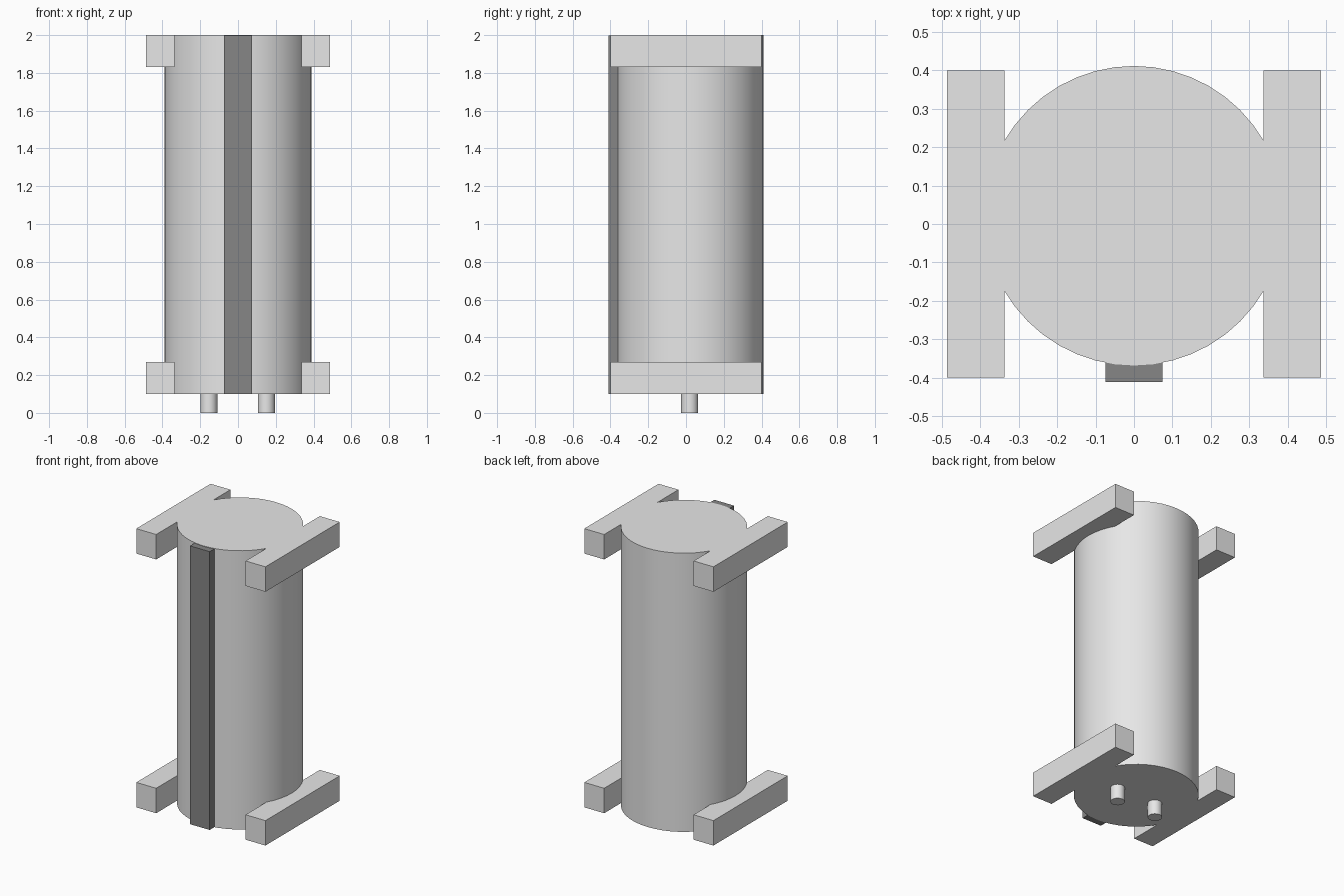
import bpy
import math

if "Cube" in bpy.data.objects:
    bpy.data.objects.remove(bpy.data.objects["Cube"])


def material(name, value):
    m = bpy.data.materials.new(name)
    m.diffuse_color = (value, value, value, 1.0)
    m.use_nodes = True
    m.node_tree.nodes["Principled BSDF"].inputs["Base Color"].default_value = m.diffuse_color
    return m


light_grey = material("light_grey", 0.8)
dark_grey = material("dark_grey", 0.24)


def box(name, lo, hi, mat):
    centre = [(a + b) / 2 for a, b in zip(lo, hi)]
    bpy.ops.mesh.primitive_cube_add(size=1, location=centre)
    ob = bpy.context.object
    ob.name = name
    ob.scale = [b - a for a, b in zip(lo, hi)]
    bpy.ops.object.transform_apply(location=False, rotation=False, scale=True)
    ob.data.materials.append(mat)
    return ob


def cylinder(name, x, y, z0, z1, radius, sides, mat):
    bpy.ops.mesh.primitive_cylinder_add(
        vertices=sides, radius=radius, depth=z1 - z0, location=(x, y, (z0 + z1) / 2))
    ob = bpy.context.object
    ob.name = name
    ob.data.materials.append(mat)
    bpy.ops.object.shade_smooth_by_angle(angle=math.radians(35))
    return ob


AXIS_Y = 0.0215

# Main can
cylinder("can_body", 0, AXIS_Y, 0.1, 2.0, 0.39, 48, light_grey)

# Polarity stripe down the front, sunk slightly into the can
box("front_stripe", (-0.074, -0.411, 0.1), (0.074, -0.34, 1.997), dark_grey)

# Mounting bars on both sides, top and bottom
for level, z0, z1 in (("lower", 0.1, 0.27), ("upper", 1.83, 2.0)):
    for side, x0, x1 in (("left", -0.487, -0.337), ("right", 0.337, 0.487)):
        box(f"{level}_{side}_bar", (x0, -0.4, z0), (x1, 0.4, z1), light_grey)

# Terminal pins underneath
for side, x in (("left", -0.154), ("right", 0.15)):
    cylinder(f"{side}_pin", x, AXIS_Y - 0.002, 0.0, 0.11, 0.045, 24, light_grey)
